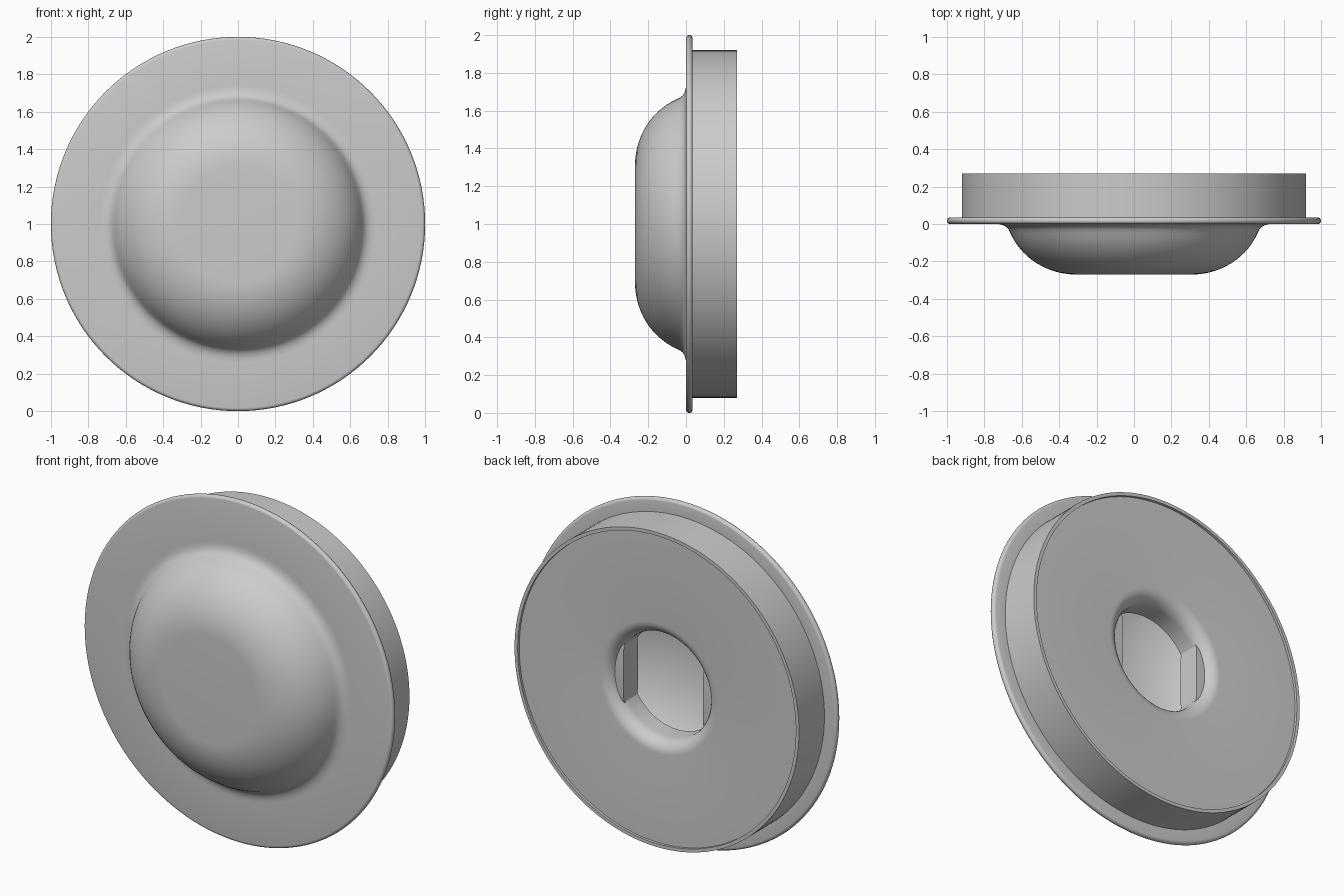
import bpy, bmesh, math
from mathutils import Vector

cube = bpy.data.objects.get("Cube")
if cube:
    bpy.data.objects.remove(cube, do_unlink=True)

grey = bpy.data.materials.new("plain_grey")
grey.use_nodes = True
GREY = (0.6, 0.6, 0.6, 1)
grey.diffuse_color = GREY
grey.node_tree.nodes["Principled BSDF"].inputs["Base Color"].default_value = GREY


def finish(name, bm):
    bmesh.ops.remove_doubles(bm, verts=bm.verts, dist=0.0001)
    bmesh.ops.recalc_face_normals(bm, faces=bm.faces)
    mesh = bpy.data.meshes.new(name)
    bm.to_mesh(mesh)
    bm.free()
    mesh.materials.append(grey)
    obj = bpy.data.objects.new(name, mesh)
    bpy.context.collection.objects.link(obj)
    bpy.ops.object.select_all(action="DESELECT")
    obj.select_set(True)
    bpy.context.view_layer.objects.active = obj
    bpy.ops.object.shade_smooth_by_angle(angle=math.radians(30))
    return obj


def arc(r, y, rad_r, rad_y, start, end, steps):
    """Profile points (radius, depth) along an elliptical arc, in degrees."""
    angles = [math.radians(start + (end - start) * i / steps) for i in range(steps + 1)]
    return [(r + rad_r * math.cos(a), y + rad_y * math.sin(a)) for a in angles]


def lathe(name, profile, sides=128):
    """Spin a profile about the front-to-back axis at z = 1."""
    bm = bmesh.new()
    verts = [bm.verts.new((r, y, 1)) for r, y in profile]
    edges = [bm.edges.new(pair) for pair in zip(verts, verts[1:])]
    bmesh.ops.spin(bm, geom=verts + edges, cent=(0, 0, 1), axis=(0, 1, 0),
                   angle=math.tau, steps=sides, use_merge=True)
    return finish(name, bm)


# Domed cap, rounded flange, collar, recessed back, rolled hole and inner bowl
profile = [(0, -0.27)]
profile += arc(0.31, 0.09, 0.38, 0.36, -90, -23, 14)
profile += [(0.67, -0.03), (0.682, -0.016), (0.70, -0.006), (0.72, -0.001), (0.74, 0)]
profile += arc(0.983, 0.0175, 0.0175, 0.0175, -90, 90, 8)
profile += [(0.92, 0.035), (0.92, 0.27), (0.9, 0.27), (0.9, 0.255)]
profile += arc(0.38, 0.175, 0.075, 0.08, 90, 180, 8)
profile += [(0.305, 0.08)]
profile += arc(0, 0.08, 0.57, 0.3, 0, -90, 16)
lathe("domed_cap", profile)

# Rounded flats on both sides of the hole
for side, x in (("left", 1), ("right", -1)):
    bm = bmesh.new()
    half = 0.065
    outline = []
    for end in (1, -1):
        for i in range(13):
            a = math.pi * i / 12
            outline.append((0.145 + end * half * math.cos(a),
                            1 + end * (0.14 + half * math.sin(a))))
    face = bm.faces.new([bm.verts.new((x * 0.256, y, z)) for y, z in outline])
    new = bmesh.ops.extrude_face_region(bm, geom=[face])["geom"]
    moved = [v for v in new if isinstance(v, bmesh.types.BMVert)]
    bmesh.ops.translate(bm, verts=moved, vec=Vector((x * 0.09, 0, 0)))
    finish(side + "_hole_flat", bm)
